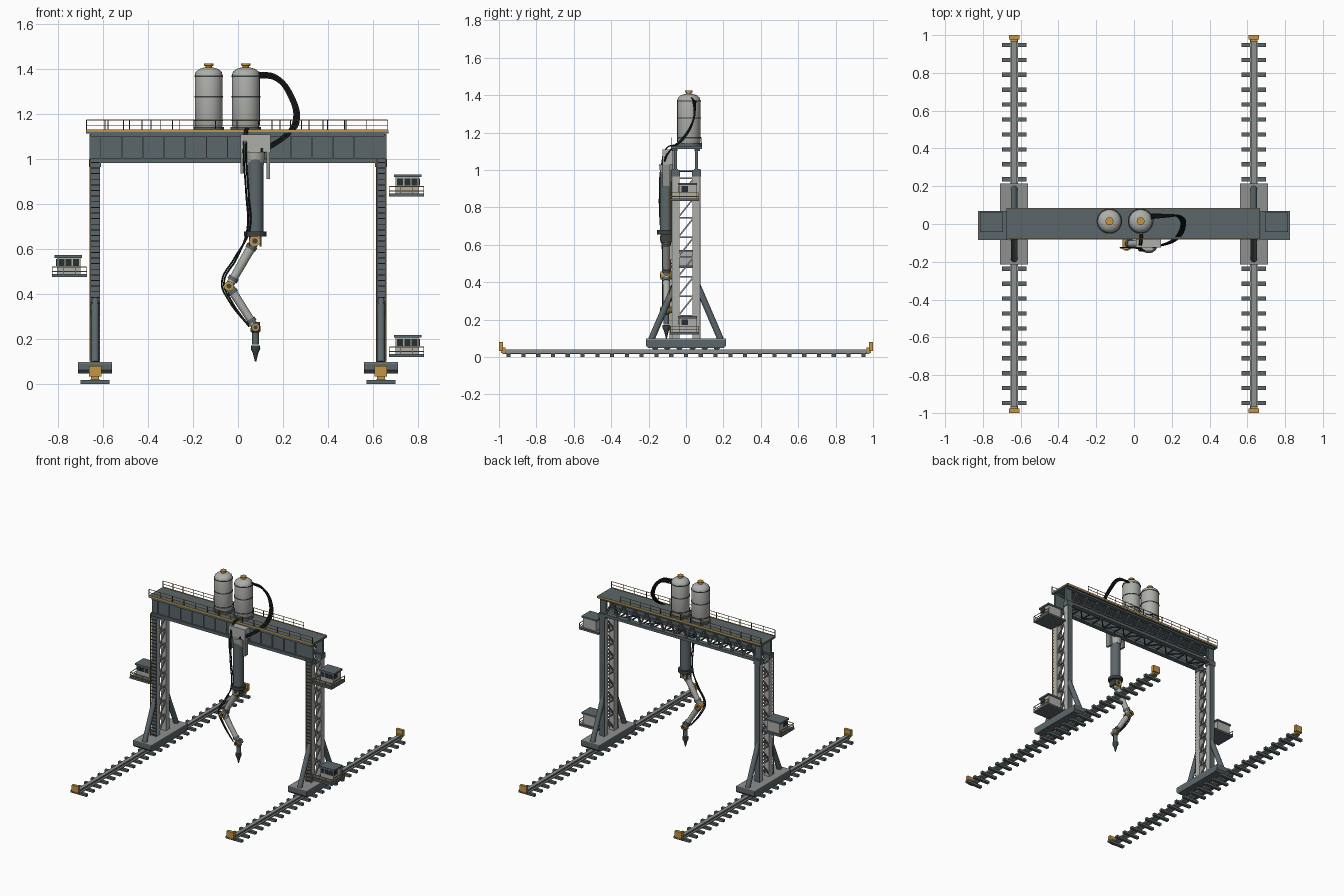
import bpy, bmesh, math
from mathutils import Vector, Matrix

if "Cube" in bpy.data.objects:
    bpy.data.objects.remove(bpy.data.objects["Cube"])


def material(name, rgb):
    m = bpy.data.materials.new(name)
    m.diffuse_color = (*rgb, 1)
    m.use_nodes = True
    m.node_tree.nodes["Principled BSDF"].inputs["Base Color"].default_value = m.diffuse_color
    return m


STEEL = material("blue grey steel", (0.105, 0.135, 0.145))
DARK = material("dark steel", (0.045, 0.055, 0.06))
GREY = material("mid grey", (0.27, 0.285, 0.275))
LIGHT = material("light grey", (0.42, 0.43, 0.40))
YELLOW = material("safety yellow", (0.55, 0.30, 0.06))
BLACK = material("black rubber", (0.012, 0.015, 0.015))
GLASS = material("dark glass", (0.02, 0.03, 0.035))


class Part:
    """One named object gathered from simple solids."""

    def __init__(self, name, mat):
        self.name, self.mat, self.bm = name, mat, bmesh.new()

    def box(self, x0, x1, y0, y1, z0, z1):
        m = Matrix.Translation(((x0 + x1) / 2, (y0 + y1) / 2, (z0 + z1) / 2))
        m = m @ Matrix.Diagonal((abs(x1 - x0), abs(y1 - y0), abs(z1 - z0), 1))
        bmesh.ops.create_cube(self.bm, size=1, matrix=m)
        return self

    def rod(self, a, b, r, r2=None, n=4):
        a, b = Vector(a), Vector(b)
        d = b - a
        k = math.sqrt(2) if n == 4 else 1
        m = Matrix.Translation((a + b) / 2) @ d.to_track_quat('Z', 'Y').to_matrix().to_4x4()
        m = m @ Matrix.Rotation(math.pi / n, 4, 'Z')
        bmesh.ops.create_cone(self.bm, cap_ends=True, segments=n, radius1=r * k,
                              radius2=(r if r2 is None else r2) * k, depth=d.length, matrix=m)
        return self

    def lathe(self, x, y, prof, n=24):
        rings = [[self.bm.verts.new((x + r * math.cos(i * math.tau / n), y + r * math.sin(i * math.tau / n), z))
                  for i in range(n)] for r, z in prof]
        for p, q in zip(rings, rings[1:]):
            for i in range(n):
                j = (i + 1) % n
                self.bm.faces.new((p[i], p[j], q[j], q[i]))
        self.bm.faces.new(rings[0][::-1])
        self.bm.faces.new(rings[-1])
        return self

    def prism(self, x0, x1, yz):
        a, b = ([self.bm.verts.new((x, y, z)) for y, z in yz] for x in (x0, x1))
        self.bm.faces.new(a)
        self.bm.faces.new(b[::-1])
        for i in range(len(yz)):
            j = (i + 1) % len(yz)
            self.bm.faces.new((a[i], b[i], b[j], a[j]))
        return self

    def done(self, smooth=False):
        bmesh.ops.recalc_face_normals(self.bm, faces=self.bm.faces)
        me = bpy.data.meshes.new(self.name)
        self.bm.to_mesh(me)
        self.bm.free()
        me.materials.append(self.mat)
        ob = bpy.data.objects.new(self.name, me)
        bpy.context.collection.objects.link(ob)
        if smooth:
            bpy.ops.object.select_all(action='DESELECT')
            ob.select_set(True)
            bpy.context.view_layer.objects.active = ob
            bpy.ops.object.shade_smooth_by_angle(angle=math.radians(40))


def hose(name, pts, r):
    cu = bpy.data.curves.new(name, 'CURVE')
    cu.dimensions, cu.bevel_depth, cu.bevel_resolution, cu.resolution_u = '3D', r, 1, 8
    sp = cu.splines.new('BEZIER')
    sp.bezier_points.add(len(pts) - 1)
    for bp, p in zip(sp.bezier_points, pts):
        bp.co = p
        bp.handle_left_type = bp.handle_right_type = 'AUTO'
    cu.materials.append(BLACK)
    bpy.context.collection.objects.link(bpy.data.objects.new(name, cu))


def cabin(name, s, z):
    """Operator cabin on a railed platform; s is the side, z the platform underside."""
    Part(name + "_platform", STEEL).box(s * .67, s * .827, -.085, .07, z, z + .014).done()
    Part(name + "_body", LIGHT).box(s * .70, s * .805, -.035, .055, z + .014, z + .088).done()
    Part(name + "_roof", STEEL).box(s * .693, s * .815, -.042, .06, z + .086, z + .098).done()
    win = Part(name + "_windows", GLASS)
    for i in range(3):
        a = .707 + i * .032
        win.box(s * a, s * (a + .027), -.039, -.034, z + .05, z + .08)
    win.box(s * .804, s * .808, -.025, .01, z + .05, z + .08).done()
    rail = Part(name + "_railing", YELLOW)
    for h in (.025, .045):
        rail.rod((s * .672, -.083, z + h), (s * .825, -.083, z + h), .0018)
        rail.rod((s * .825, -.083, z + h), (s * .825, .068, z + h), .0018)
    for i in range(4):
        rail.rod((s * (.672 + i * .051), -.083, z), (s * (.672 + i * .051), -.083, z + .045), .0018)
    rail.rod((s * .825, .068, z), (s * .825, .068, z + .045), .0018).done()


for s, side in ((-1, "left"), (1, "right")):
    X = s * .635
    # Track
    sleepers = Part(side + "_sleepers", STEEL)
    for i in range(25):
        y = (i - 12) * .079
        sleepers.box(X - .065, X + .065, y - .011, y + .011, 0, .017)
    sleepers.done()
    Part(side + "_rail", GREY).box(X - .02, X + .02, -.98, .98, .015, .022) \
        .box(X - .007, X + .007, -.98, .98, .022, .03).box(X - .013, X + .013, -.98, .98, .03, .04).done()
    stops = Part(side + "_end_stops", YELLOW)
    for t in (-1, 1):
        stops.box(X - .028, X + .028, t * .978, t * 1, .033, .08).box(X - .018, X + .018, t * .965, t * .99, .02, .05)
    stops.done()
    # Travelling bogie with wheels
    Part(side + "_bogie", STEEL).prism(X - .075, X + .075, [(-.215, .092), (-.215, .062), (-.2, .047), (.2, .047),
                                                          (.215, .062), (.215, .092)]).done()
    Part(side + "_bogie_plate", GREY).box(X - .075, X + .075, -.215, .215, .092, .098).done()
    wheels = Part(side + "_wheels", DARK)
    for y in (-.165, -.1, -.035, .035, .1, .165):
        wheels.rod((X - .016, y, .054), (X + .016, y, .054), .018, n=14)
    wheels.done(True)
    # Braces either side of the leg
    brace = Part(side + "_braces", STEEL)
    for t in (-1, 1):
        brace.rod((X, t * .185, .095), (X, t * .06, .385), .018, n=12)
    brace.done(True)
    # Leg posts and lattice
    posts = Part(side + "_leg_posts", LIGHT)
    caps = Part(side + "_leg_front_and_caps", STEEL)
    for t in (-1, 1):
        posts.box(X - .021, X + .021, t * .036, t * .073, .098, .985)
        caps.box(X - .021, X + .021, t * .073, t * .077, .098, .985)
        caps.box(X - .026, X + .026, t * .032, t * .079, .965, 1.0)
        caps.box(X - .025, X + .025, t * .048, t * .065, 1.0, 1.11)
    posts.done()
    caps.done()
    lattice = Part(side + "_leg_lattice", GREY)
    for k in (-.015, .015):
        for i in range(8):
            z = .12 + i * .105
            lattice.rod((X + k, -.038, z), (X + k, .038, z + .095), .004)
            lattice.rod((X + k, -.038, z + .1), (X + k, .038, z + .1), .004)
    lattice.done()
    # Ladder up the front of the leg
    ladder = Part(side + "_ladder_rails", YELLOW)
    for k in ((-.017, .022) if s > 0 else (-.022,)):
        ladder.rod((X + k, -.086, .1), (X + k, -.086, 1.0), .0025)
    ladder.done()
    rungs = Part(side + "_ladder_rungs", DARK)
    for i in range(36):
        rungs.rod((X - .02, -.084, .11 + i * .025), (X + .02, -.084, .11 + i * .025), .002)
    rungs.done()

cabin("upper_right_cabin", 1, .833)
cabin("lower_right_cabin", 1, .12)
cabin("left_cabin", -1, .475)

# Gantry beam: deck, chords, front web with ribs, rear truss, bottom bracing
Part("deck", STEEL).box(-.675, .668, -.08, .085, 1.112, 1.127).box(-.655, .65, -.075, -.045, 1.1, 1.112) \
    .box(-.655, .65, .045, .075, 1.1, 1.112).done()
Part("bottom_chords", STEEL).box(-.66, .66, -.077, -.043, .983, 1.004).box(-.66, .66, .043, .077, .983, 1.004).done()
Part("front_web", STEEL).box(-.612, .612, -.064, -.054, 1.0, 1.105).done()
ribs = Part("web_ribs", GREY)
truss = Part("rear_truss", STEEL)
bracing = Part("bottom_bracing", DARK)
N = 13
for i in range(N):
    x, step = -.61 + i * 1.22 / N, 1.22 / N
    ribs.box(x - .002, x + .002, -.073, -.06, 1.004, 1.1)
    truss.rod((x, .06, 1.0), (x + step / 2, .06, 1.105), .005).rod((x + step / 2, .06, 1.105), (x + step, .06, 1.0), .005)
    t = 1 if i % 2 else -1
    bracing.rod((x, -.05 * t, .994), (x + step, .05 * t, .994), .004)
    bracing.rod((x, -.05, .994), (x, .05, .994), .004)
for p in (ribs, truss, bracing):
    p.done()
rails, stanchions = Part("deck_handrails", YELLOW), Part("deck_stanchions", DARK)
for y, x1 in ((-.079, .665), (.084, .48)):
    rails.box(-.673, .666, y - .002, y + .002, 1.12, 1.131)
    for z in (1.15, 1.173):
        rails.rod((-.673, y, z), (x1, y, z), .0015)
    for i in range(15):
        x = -.673 + i * (x1 + .673) / 14
        stanchions.rod((x, y, 1.125), (x, y, 1.173), .0018)
rails.done()
stanchions.done()

# Storage tanks
for x, nm in ((-.13, "left_tank"), (.035, "right_tank")):
    Part(nm, LIGHT).lathe(x, .015, [(.058, 1.14), (.062, 1.15), (.062, 1.372), (.057, 1.388), (.042, 1.4),
                                    (.02, 1.406)]).done(True)
    bands = Part(nm + "_bands", DARK)
    for z in (1.172, 1.277, 1.368):
        bands.rod((x, .015, z - .003), (x, .015, z + .003), .0645, n=24)
    bands.done(True)
    Part(nm + "_base", STEEL).rod((x, .015, 1.125), (x, .015, 1.143), .068, n=24).done(True)
    Part(nm + "_valve", YELLOW).lathe(x, .015, [(.014, 1.4), (.014, 1.413), (.021, 1.415), (.021, 1.425)], 12).done(True)

# Carriage and mast hanging on the front of the beam
AX, AY = .077, -.105
Part("carriage", LIGHT).box(AX - .067, AX + .067, -.125, -.066, 1.03, 1.108) \
    .rod((AX, AY + .005, .94), (AX, AY + .005, 1.03), .034, .045, n=16).done(True)
Part("carriage_guides", GREY).box(AX - .066, AX - .05, -.125, -.085, .935, 1.03) \
    .box(AX + .05, AX + .066, -.125, -.085, .91, 1.03).done()
Part("mast", STEEL).rod((AX, AY, .675), (AX, AY, 1.0), .036, n=16).done(True)
Part("mast_flange", DARK).rod((AX, AY, .655), (AX, AY, .678), .05, n=20) \
    .box(AX - .028, AX - .018, AY - .028, AY + .028, .612, .66) \
    .box(AX + .018, AX + .028, AY - .028, AY + .028, .612, .66).done(True)

# Jointed arm
shoulder, elbow, wrist = (Vector((x, AY, z)) for x, z in ((.075, .635), (-.04, .435), (.078, .252)))
joints = Part("arm_joints", YELLOW)
hubs = Part("arm_hubs", DARK)
for p, r in ((shoulder, .024), (elbow, .022), (wrist, .018)):
    joints.rod(p - Vector((0, .03, 0)), p + Vector((0, .03, 0)), r, n=16)
    hubs.rod(p - Vector((0, .034, 0)), p + Vector((0, .034, 0)), r * .5, n=12)
joints.done(True)
links, collars = Part("arm_links", LIGHT), Part("arm_collars", STEEL)
for a, b, r in ((shoulder, elbow, .022), (elbow, wrist, .02)):
    links.rod(a.lerp(b, .05), a.lerp(b, .95), r, r * .85, n=14)
    collars.rod(a.lerp(b, .1), a.lerp(b, .18), r * 1.15, n=14).rod(a.lerp(b, .8), a.lerp(b, .88), r * 1.1, n=14)
links.done(True)
collars.done(True)
hubs.done(True)
Part("wrist_body", STEEL).lathe(.078, AY, [(.02, .275), (.022, .235), (.015, .228), (.015, .175)], 14).done(True)
Part("nozzle", DARK).lathe(.078, AY, [(.02, .172), (.021, .155), (.013, .14), (.003, .1)], 14).done(True)

# Hose bundle from tank to carriage, and cables down the arm
for i in range(4):
    d = i * .007
    hose("supply_hose", [(.085, .03 + d, 1.385 - d), (.17, .038 + d * .5, 1.37 - d), (.25 - d, .04, 1.27),
                         (.27 - d, -.01, 1.17 + d * .5), (.23 - d, -.08, 1.11), (.1, -.125, 1.02 + d)], .0045)
for i in range(2):
    d = i * .01
    hose("arm_cable", [(.035 + d, -.05, 1.135), (.03 + d, -.1, 1.12), (.025 + d, -.13, 1.03), (.036 + d, -.142, .85),
                       (.04 + d, -.135, .68), (-.005 - d, -.125, .56), (-.062 - d, -.125, .45),
                       (-.03 - d, -.125, .37), (.05, -.125, .255)], .004)
